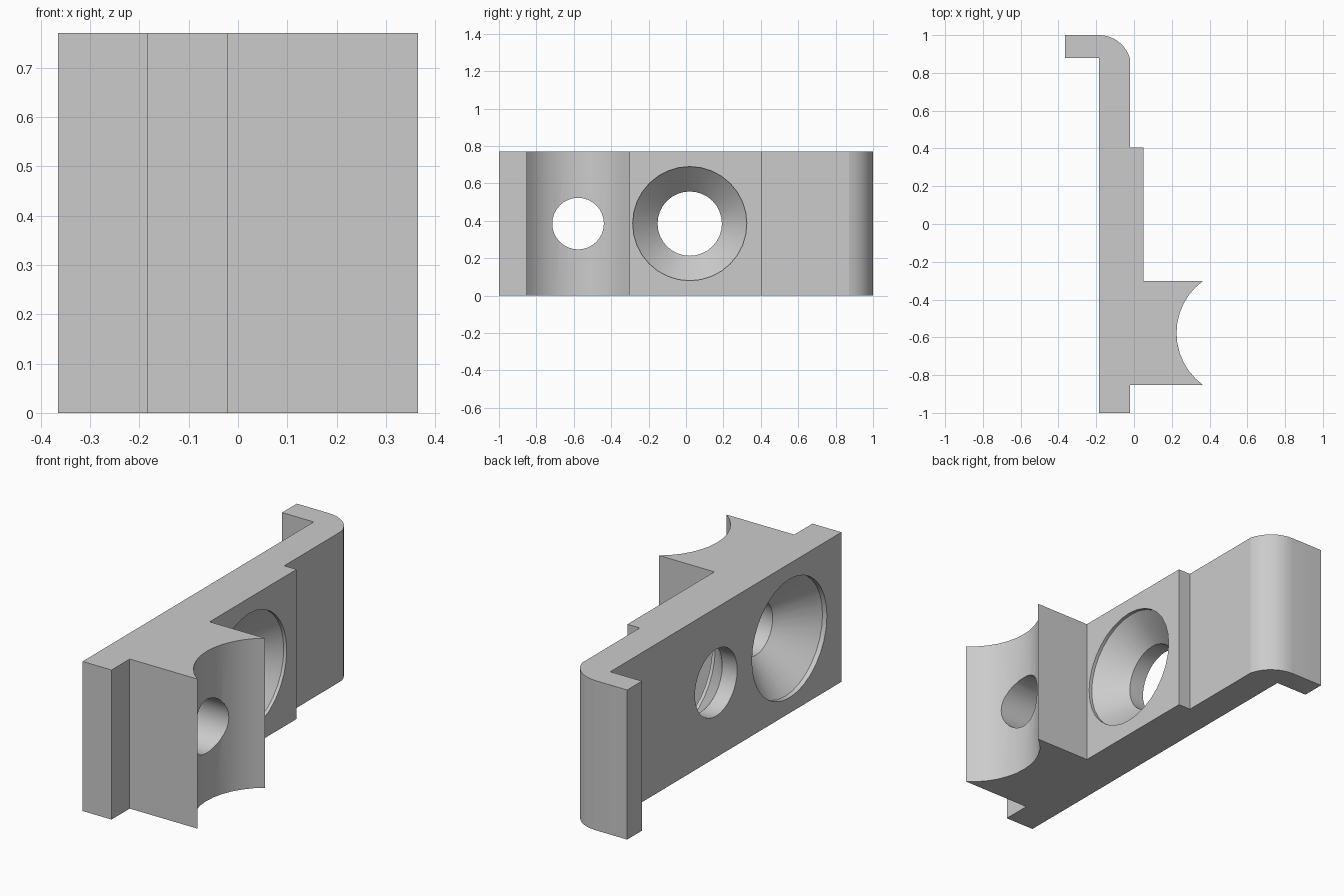
import bpy, bmesh
from math import sin, cos, asin, radians, tau

cube = bpy.data.objects.get("Cube")
if cube:
    bpy.data.objects.remove(cube, do_unlink=True)

HEIGHT = 0.77
MID = HEIGHT / 2

grey = bpy.data.materials.new("plain grey")
grey.use_nodes = True
grey.diffuse_color = (0.6, 0.6, 0.6, 1)
grey.node_tree.nodes["Principled BSDF"].inputs["Base Color"].default_value = grey.diffuse_color


def add_object(name, bm):
    bmesh.ops.recalc_face_normals(bm, faces=bm.faces)
    mesh = bpy.data.meshes.new(name)
    bm.to_mesh(mesh)
    bm.free()
    mesh.materials.append(grey)
    obj = bpy.data.objects.new(name, mesh)
    bpy.context.collection.objects.link(obj)
    return obj


def arc(cx, cy, r, start, end, steps):
    angles = [start + (end - start) * i / steps for i in range(steps + 1)]
    return [(cx + r * cos(a), cy + r * sin(a)) for a in angles]


def lathe_x(name, y, z, rings, sides=32):
    """Solid of revolution about an x-parallel axis; rings are (x, radius)."""
    bm = bmesh.new()
    loops = [[bm.verts.new((x, y + r * cos(tau * i / sides), z + r * sin(tau * i / sides)))
              for i in range(sides)] for x, r in rings]
    for a, b in zip(loops, loops[1:]):
        for i in range(sides):
            j = (i + 1) % sides
            bm.faces.new((a[i], a[j], b[j], b[i]))
    bm.faces.new(loops[0])
    bm.faces.new(loops[-1])
    return add_object(name, bm)


# Plan outline: wall, rounded hook, raised pad and block with a hollow face
saddle_r = 0.34
half = asin(0.275 / saddle_r)
saddle = arc(0.565, -0.577, saddle_r, tau / 2 + half, tau / 2 - half, 12)
bend = arc(-0.185, 0.83, 0.17, radians(14), radians(90), 8)
outline = [(-0.185, -1), (-0.02, -1), (-0.02, -0.852), *saddle,
           (0.05, -0.302), (0.05, 0.405), (-0.02, 0.405), *bend,
           (-0.365, 1), (-0.365, 0.88), (-0.185, 0.88)]

bm = bmesh.new()
base = bm.faces.new([bm.verts.new((x, y, 0)) for x, y in outline])
top = bmesh.ops.extrude_face_region(bm, geom=[base])["geom"]
bmesh.ops.translate(bm, vec=(0, 0, HEIGHT),
                    verts=[v for v in top if isinstance(v, bmesh.types.BMVert)])
bracket = add_object("bracket", bm)

# Screw holes: one sunk from the pad side, one sunk from the back
cutters = [
    lathe_x("pad_hole_cutter", 0.02, MID,
            [(-0.3, 0.172), (-0.1, 0.172), (0.033, 0.305), (0.15, 0.305)]),
    lathe_x("block_hole_cutter", -0.577, MID,
            [(-0.3, 0.305), (-0.16, 0.305), (0.007, 0.138), (0.5, 0.138)]),
]
bpy.context.view_layer.objects.active = bracket
bracket.select_set(True)
for cutter in cutters:
    cutter.hide_render = True
    mod = bracket.modifiers.new(cutter.name, "BOOLEAN")
    mod.operation = "DIFFERENCE"
    mod.solver = "EXACT"
    mod.object = cutter
    bpy.ops.object.modifier_apply(modifier=mod.name)
    bpy.data.objects.remove(cutter, do_unlink=True)

# Smooth the curved faces, keep the corners sharp
bpy.ops.object.shade_smooth_by_angle(angle=radians(12))
